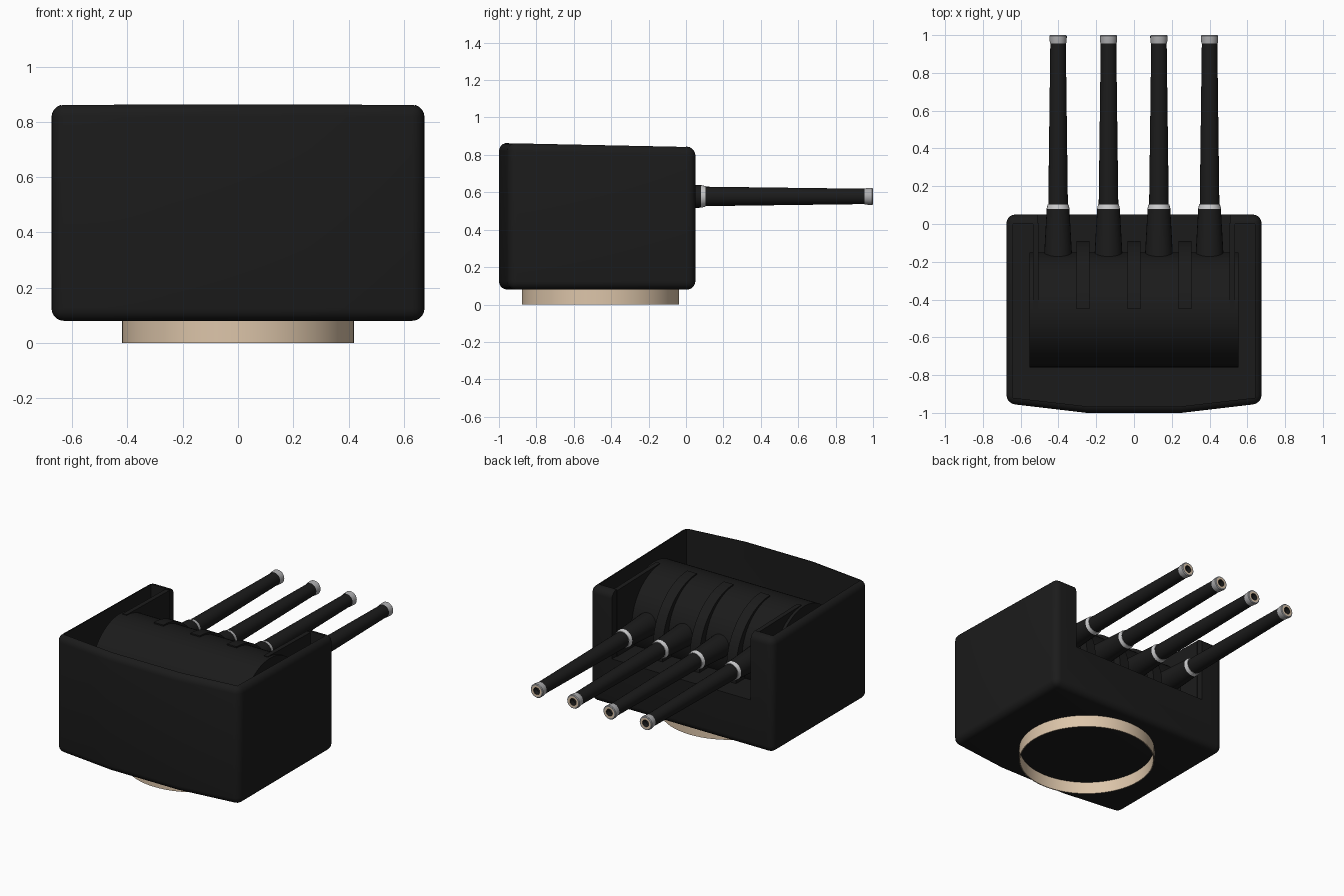
import bpy, bmesh, math
from mathutils import Matrix

cube = bpy.data.objects.get("Cube")
if cube:
    bpy.data.objects.remove(cube, do_unlink=True)


def material(name, rgb):
    m = bpy.data.materials.new(name)
    m.use_nodes = True
    m.diffuse_color = (*rgb, 1)
    bsdf = m.node_tree.nodes["Principled BSDF"]
    bsdf.inputs["Base Color"].default_value = (*rgb, 1)
    bsdf.inputs["Roughness"].default_value = 0.7
    return m


BLACK = material("matte black", (0.011, 0.011, 0.011))
TAN = material("tan", (0.72, 0.56, 0.4))
STEEL = material("steel grey", (0.42, 0.42, 0.43))
SILVER = material("light silver", (0.6, 0.6, 0.61))


def finish(name, bm, mats, smooth=True):
    bmesh.ops.recalc_face_normals(bm, faces=bm.faces)
    mesh = bpy.data.meshes.new(name)
    bm.to_mesh(mesh)
    bm.free()
    obj = bpy.data.objects.new(name, mesh)
    bpy.context.collection.objects.link(obj)
    for m in mats:
        mesh.materials.append(m)
    if smooth:
        shade(obj)
    return obj


def select(obj):
    bpy.ops.object.select_all(action="DESELECT")
    obj.select_set(True)
    bpy.context.view_layer.objects.active = obj


def shade(obj):
    select(obj)
    bpy.ops.object.shade_smooth_by_angle(angle=math.radians(35))


def prism(name, outline, offset):
    """Extrude a 3D outline along an offset."""
    bm = bmesh.new()
    face = bm.faces.new([bm.verts.new(p) for p in outline])
    new = bmesh.ops.extrude_face_region(bm, geom=[face])["geom"]
    bmesh.ops.translate(bm, vec=offset, verts=[v for v in new if isinstance(v, bmesh.types.BMVert)])
    return finish(name, bm, [BLACK], False)


def side_plate(name, x, width, outline):
    """Upright plate with a (y, z) outline, centred on x."""
    obj = prism(name, [(x - width / 2, y, z) for y, z in outline], (width, 0, 0))
    shade(obj)


def lathe(name, profile, mats, segments=24, closed=False, slots=()):
    """Spin (radius, height) points round z; slots give a material per profile span."""
    bm = bmesh.new()
    rings = []
    for r, h in profile:
        count = segments if r > 0 else 1
        rings.append([bm.verts.new((r * math.cos(math.tau * i / segments),
                                    r * math.sin(math.tau * i / segments), h)) for i in range(count)])
    pairs = list(zip(rings, rings[1:]))
    if closed:
        pairs.append((rings[-1], rings[0]))
    for k, (a, b) in enumerate(pairs):
        for i in range(segments):
            j = (i + 1) % segments
            corners = [a[i % len(a)], a[j % len(a)], b[j % len(b)], b[i % len(b)]]
            f = bm.faces.new(list(dict.fromkeys(corners)))
            f.material_index = slots[k] if slots else 0
    return finish(name, bm, mats)


# Plan outline with a faceted front
def plan(x, back, side_front, front, z):
    half = [(x, back), (x, side_front), (0.25, front)]
    return [(a, b, z) for a, b in half] + [(-a, b, z) for a, b in reversed(half)]


# Housing: bevelled body with a sloping top, open inside and notched at the rear
FLOOR = 0.4
housing = prism("housing", plan(0.675, 0.05, -0.95, -1.0, 0.08), (0, 0, 0.78))
for v in housing.data.vertices:
    if v.co.z > 0.5:
        v.co.z = 0.843 - 0.021 * (v.co.y - 0.05)
bevel = housing.modifiers.new("round", "BEVEL")
bevel.width, bevel.segments = 0.045, 5
bevel.limit_method, bevel.angle_limit = "ANGLE", math.radians(30)
notch = [(-0.51, -0.4, FLOOR), (0.51, -0.4, FLOOR), (0.51, 0.2, FLOOR), (-0.51, 0.2, FLOOR)]
cutters = [
    prism("interior_cutter", plan(0.64, 0.0, -0.92, -0.965, FLOOR), (0, 0, 0.6)),
    prism("notch_cutter", notch, (0, 0, 0.7)),
]
for c in cutters:
    c.hide_render = True
    cut = housing.modifiers.new(c.name, "BOOLEAN")
    cut.operation, cut.solver, cut.object = "DIFFERENCE", "EXACT", c
select(housing)
for m in list(housing.modifiers):
    bpy.ops.object.modifier_apply(modifier=m.name)
for c in cutters:
    bpy.data.objects.remove(c, do_unlink=True)
shade(housing)

# Rotating drum lying across the housing
bm = bmesh.new()
bmesh.ops.create_cone(bm, cap_ends=True, segments=64, radius1=0.304, radius2=0.304, depth=1.108,
                      matrix=Matrix.Translation((0, -0.455, 0.54)) @ Matrix.Rotation(math.pi / 2, 4, "Y"))
finish("drum", bm, [BLACK])

# Curved ribs between the barrels
arc = [(-0.45 + 0.36 * math.sin(t * math.pi / 32), 0.492 + 0.36 * math.cos(t * math.pi / 32))
       for t in range(17)]
for i, x in enumerate((-0.27, 0, 0.27)):
    side_plate(f"rib_{i + 1}", x, 0.07, [(-0.45, FLOOR)] + arc + [(-0.09, FLOOR)])

# Flat-topped cheek plates beside the notch
for side, x in (("right", -0.52), ("left", 0.52)):
    side_plate(f"{side}_cheek_plate", x, 0.03,
               [(-0.45, FLOOR), (-0.45, 0.848), (0.005, 0.838), (0.005, FLOOR)])

# Barrels: sleeve, collar, tapered tube and muzzle with a bore
parts = [
    ("sleeve", [(0, -0.3), (0.077, -0.3), (0.073, -0.15), (0.06, 0.083), (0, 0.083)], [BLACK], ()),
    ("collar", [(0, 0.08), (0.061, 0.08), (0.055, 0.104), (0, 0.104)], [SILVER], ()),
    ("barrel", [(0, 0.1), (0.052, 0.1), (0.041, 0.96), (0, 0.96)], [BLACK], ()),
    ("muzzle", [(0.043, 0.955), (0.046, 0.985), (0.046, 0.995), (0.042, 1.0), (0.036, 1.0), (0.023, 1.0),
                (0.023, 0.965), (0, 0.965)], [STEEL, TAN, BLACK], (0, 0, 0, 0, 1, 2, 2)),
]
for i, x in enumerate((-0.402, -0.135, 0.132, 0.4)):
    for name, profile, mats, slots in parts:
        obj = lathe(f"{name}_{i + 1}", profile, mats, slots=slots)
        obj.matrix_world = Matrix.Translation((x, 0, 0.578)) @ Matrix.Rotation(-math.pi / 2, 4, "X")

# Hollow mounting ring under the housing
ring = lathe("base_ring", [(0.42, 0), (0.42, 0.085), (0.414, 0.085), (0.414, 0)], [TAN], 64, True)
ring.location.y = -0.457
